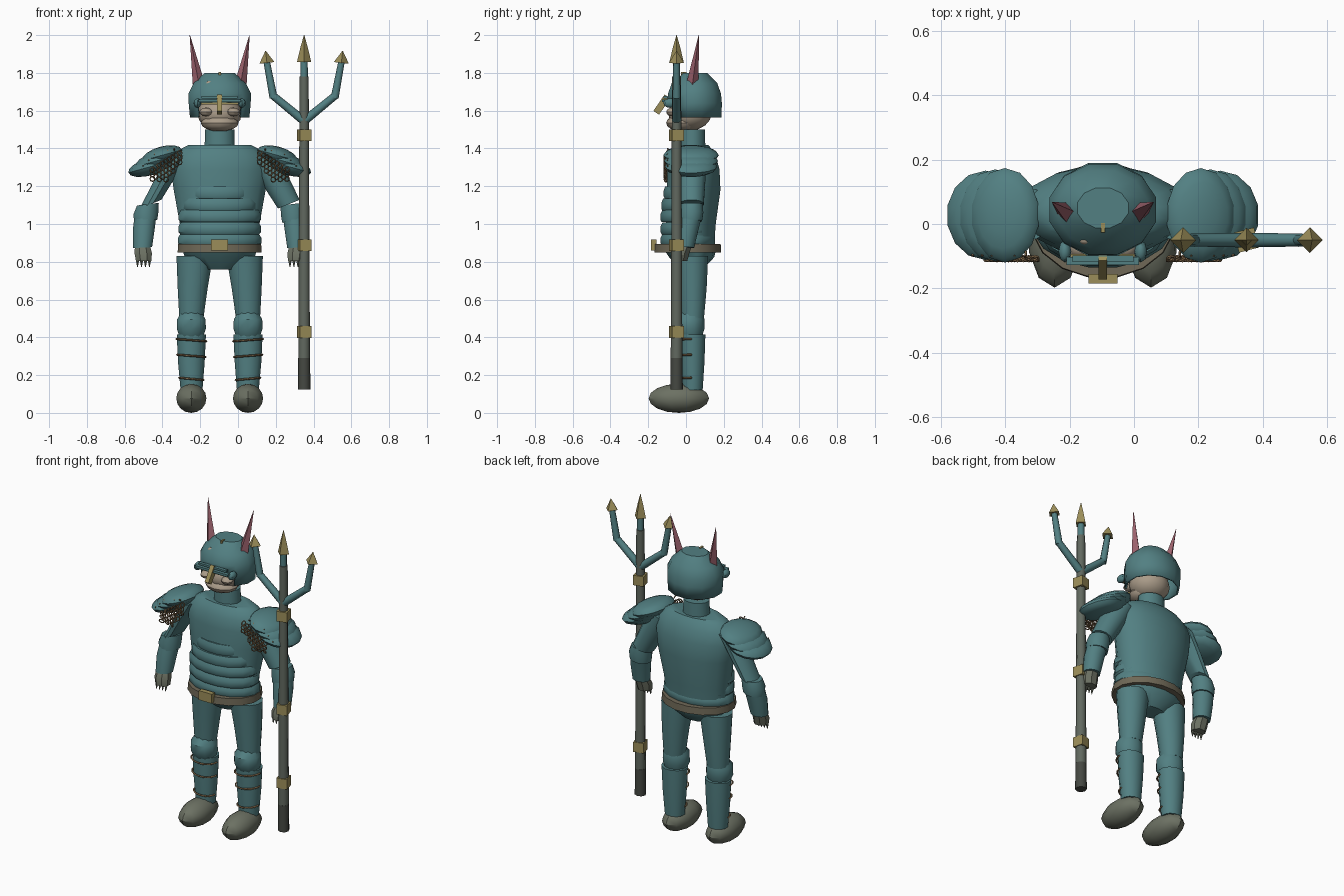
import bpy, bmesh, math
from mathutils import Vector, Matrix

if "Cube" in bpy.data.objects:
    bpy.data.objects.remove(bpy.data.objects["Cube"])

CX = -0.097  # centre line of the figure


def material(name, rgb):
    m = bpy.data.materials.new(name)
    m.diffuse_color = (*rgb, 1)
    m.use_nodes = True
    m.node_tree.nodes["Principled BSDF"].inputs["Base Color"].default_value = m.diffuse_color
    return m


TEAL = material("teal armour", (0.085, 0.215, 0.225))
GREY = material("grey leather", (0.15, 0.165, 0.125))
WOOD = material("grey shaft", (0.12, 0.14, 0.115))
DARK = material("dark shaft", (0.06, 0.065, 0.055))
BELT = material("brown belt", (0.16, 0.14, 0.095))
GOLD = material("dull gold", (0.33, 0.27, 0.10))
SKIN = material("skin", (0.40, 0.33, 0.25))
HORN = material("pink horn", (0.33, 0.12, 0.15))
COPPER = material("copper mail", (0.22, 0.14, 0.07))


def finish(name, bm, mat, angle=38):
    bmesh.ops.recalc_face_normals(bm, faces=bm.faces)
    me = bpy.data.meshes.new(name)
    bm.to_mesh(me)
    bm.free()
    me.materials.append(mat)
    me.shade_smooth()
    me.set_sharp_from_angle(angle=math.radians(angle))
    ob = bpy.data.objects.new(name, me)
    bpy.context.collection.objects.link(ob)
    return ob


def loft(name, rings, mat, n=12, tilt=0, caps=True, keep=None):
    """Skin elliptical rings (x, y, z, rx, ry); keep() can drop faces."""
    bm = bmesh.new()
    loops = []
    for x, y, z, rx, ry in rings:
        loop = []
        for i in range(n):
            a = 2 * math.pi * (i + 0.5) / n
            dx = rx * math.cos(a)
            loop.append(bm.verts.new((x + dx * math.cos(tilt), y + ry * math.sin(a), z + dx * math.sin(tilt))))
        loops.append(loop)
    for a, b in zip(loops, loops[1:]):
        for i in range(n):
            j = (i + 1) % n
            bm.faces.new((a[i], a[j], b[j], b[i]))
    if caps:
        bm.faces.new(loops[0])
    bm.faces.new(loops[-1])
    if keep:
        drop = [f for f in bm.faces if not keep(f.calc_center_median())]
        bmesh.ops.delete(bm, geom=drop, context='FACES')
    return finish(name, bm, mat)


def ball(name, loc, size, mat, rot=0, axis='Y', u=12, v=8):
    bm = bmesh.new()
    bmesh.ops.create_uvsphere(bm, u_segments=u, v_segments=v, radius=1)
    m = Matrix.Translation(loc) @ Matrix.Rotation(rot, 4, axis) @ Matrix.Diagonal((*size, 1))
    bm.transform(m)
    return finish(name, bm, mat)


def box(name, loc, size, mat, rot=0, axis='X'):
    bm = bmesh.new()
    bmesh.ops.create_cube(bm, size=1)
    bm.transform(Matrix.Translation(loc) @ Matrix.Rotation(rot, 4, axis) @ Matrix.Diagonal((*size, 1)))
    return finish(name, bm, mat)


def tube(name, p0, p1, r0, r1, mat, n=8):
    p0, p1 = Vector(p0), Vector(p1)
    d = p1 - p0
    bm = bmesh.new()
    bmesh.ops.create_cone(bm, cap_ends=True, segments=n, radius1=r0, radius2=r1, depth=d.length)
    rot = Vector((0, 0, 1)).rotation_difference(d).to_matrix().to_4x4()
    bm.transform(Matrix.Translation((p0 + p1) / 2) @ rot)
    return finish(name, bm, mat, 50)


def wires(name, paths, depth, mat, cyclic=False):
    cu = bpy.data.curves.new(name, 'CURVE')
    cu.dimensions = '3D'
    cu.bevel_depth = depth
    cu.bevel_resolution = 0
    cu.use_fill_caps = True
    for pts in paths:
        sp = cu.splines.new('POLY')
        sp.points.add(len(pts) - 1)
        for p, co in zip(sp.points, pts):
            p.co = (*co, 1)
        sp.use_cyclic_u = cyclic
    cu.materials.append(mat)
    bpy.context.collection.objects.link(bpy.data.objects.new(name, cu))


# Head, face and helmet
ball("head", (CX, 0.02, 1.585), (0.118, 0.115, 0.09), SKIN)
ball("jaw", (CX, -0.02, 1.535), (0.10, 0.085, 0.045), SKIN)
loft("neck", [(CX, 0.035, 1.39, 0.083, 0.07), (CX, 0.035, 1.50, 0.08, 0.068)], TEAL)
helmet = loft("helmet", [(CX, 0.045, 1.565, 0.163, 0.148), (CX, 0.045, 1.64, 0.17, 0.15),
                         (CX, 0.045, 1.69, 0.172, 0.145), (CX, 0.045, 1.745, 0.143, 0.125),
                         (CX, 0.05, 1.80, 0.082, 0.065)], TEAL, n=12, caps=False,
              keep=lambda c: c.z > 1.64 or c.y > -0.02 or abs(c.x - CX) > 0.135)
helmet.modifiers.new("thickness", 'SOLIDIFY').thickness = 0.012
ball("helmet_patch", (CX - 0.052, -0.052, 1.735), (0.022, 0.014, 0.024), SKIN, -0.6)
box("helmet_crest_stud", (CX, -0.012, 1.795), (0.012, 0.03, 0.018), GOLD)
box("visor_bar", (CX, -0.115, 1.652), (0.225, 0.024, 0.014), TEAL)
box("visor_brow", (CX, -0.108, 1.671), (0.19, 0.02, 0.012), TEAL)
box("visor_trim", (CX, -0.10, 1.637), (0.20, 0.014, 0.01), GOLD)
box("nose_guard", (CX, -0.128, 1.632), (0.026, 0.036, 0.105), GOLD, -0.6)

# Torso, waist bands and belt
loft("torso", [(CX, 0.02, 0.87, 0.205, 0.13), (CX, 0.025, 1.0, 0.215, 0.135),
               (CX, 0.04, 1.18, 0.248, 0.145), (CX, 0.04, 1.29, 0.264, 0.14),
               (CX, 0.035, 1.36, 0.245, 0.125), (CX, 0.035, 1.40, 0.205, 0.10),
               (CX, 0.035, 1.418, 0.17, 0.085)], TEAL, n=16)
for k, (z, rx, cy, ry) in enumerate([(1.165, 0.17, -0.02, 0.10), (1.10, 0.20, -0.015, 0.118),
                                     (1.04, 0.222, 0.0, 0.138), (0.975, 0.223, 0.005, 0.143),
                                     (0.915, 0.225, 0.01, 0.147)]):
    loft(f"waist_band_{k + 1}", [(CX, cy, z - 0.03, rx * 0.95, ry * 0.95), (CX, cy, z - 0.018, rx, ry),
                                 (CX, cy, z + 0.012, rx, ry), (CX, cy, z + 0.034, rx * 0.94, ry * 0.92)],
         TEAL, n=16)
loft("belt", [(CX, 0.01, 0.85, 0.227, 0.18), (CX, 0.01, 0.893, 0.224, 0.177)], BELT, n=16)
loft("pelvis", [(CX, 0.03, 0.76, 0.09, 0.06), (CX, 0.03, 0.825, 0.19, 0.12),
                (CX, 0.02, 0.87, 0.205, 0.14)], TEAL, n=14)
box("belt_buckle", (CX, -0.17, 0.888), (0.09, 0.03, 0.058), GOLD)

# Mirrored parts
for s, side in ((-1, "left"), (1, "right")):
    def X(off):
        return CX + s * off

    # horns and cheeks
    tube(f"{side}_horn", (X(0.105), 0.03, 1.71), (X(0.158), 0.068, 2.0), 0.036, 0.001, HORN, 4)
    ball(f"{side}_cheek", (X(0.072), -0.07, 1.593), (0.036, 0.035, 0.023), SKIN, u=8, v=6)
    ball(f"{side}_visor_hinge", (X(0.118), -0.085, 1.64), (0.02, 0.035, 0.025), TEAL, u=8, v=6)

    # layered shoulder plates
    for k in range(3):
        ball(f"{side}_shoulder_plate_{k + 1}", (X(0.305 + 0.03 * k), 0.027, 1.364 - 0.03 * k),
             (0.112 + 0.007 * k, 0.147 - 0.004 * k, 0.046), TEAL, s * 0.27, u=14)
        wires(f"{side}_plate_studs_{k + 1}",
              [[(X(0.24 + 0.03 * k + 0.035 * i), -0.10, 1.40 - 0.03 * k - 0.01 * i),
                (X(0.24 + 0.03 * k + 0.035 * i), -0.085, 1.39 - 0.03 * k - 0.01 * i)] for i in range(4)],
              0.004, COPPER)

    # arms and hands
    loft(f"{side}_upper_arm", [(X(0.225), 0.03, 1.35, 0.075, 0.08), (X(0.29), 0.03, 1.24, 0.074, 0.076),
                               (X(0.366), 0.03, 1.105, 0.064, 0.066)], TEAL, tilt=math.radians(22))
    loft(f"{side}_forearm", [(X(0.408), -0.005, 0.875, 0.052, 0.05), (X(0.402), 0.01, 0.97, 0.06, 0.058),
                             (X(0.392), 0.028, 1.05, 0.06, 0.06)], TEAL, tilt=0.05)
    loft(f"{side}_elbow_cuff", [(X(0.392), 0.025, 1.015, 0.064, 0.062), (X(0.39), 0.028, 1.06, 0.069, 0.066),
                                (X(0.38), 0.03, 1.105, 0.06, 0.06)], TEAL, tilt=0.12)
    loft(f"{side}_hand", [(X(0.402), -0.03, 0.805, 0.044, 0.04), (X(0.405), -0.025, 0.845, 0.05, 0.046),
                          (X(0.408), -0.01, 0.88, 0.044, 0.042)], GREY, n=8)
    for i in range(4):
        x = X(0.372 + 0.021 * i)
        tube(f"{side}_finger_{i + 1}", (x, -0.04, 0.815), (x, -0.045, 0.772), 0.011, 0.002, GREY, 5)

    # chain mail hanging in front of the shoulder
    rings = []
    for i in range(9):
        for j in range(2 + min(i, 8 - i) // 2 + 1):
            cx, cz = 0.212 + 0.018 * i, 1.375 - 0.011 * i - 0.024 * j
            rings.append([(X(cx + 0.013 * math.cos(a)), -0.108 + 0.008 * math.sin(a + i + j),
                           cz + 0.013 * math.sin(a)) for a in [t * math.pi / 4 for t in range(8)]])
    wires(f"{side}_chain_mail", rings, 0.0035, COPPER, True)

    # legs
    loft(f"{side}_thigh", [(X(0.15), 0.035, 0.50, 0.066, 0.062), (X(0.143), 0.035, 0.66, 0.082, 0.077),
                           (X(0.132), 0.03, 0.83, 0.10, 0.09)], TEAL)
    loft(f"{side}_knee", [(X(0.15), 0.025, 0.405, 0.066, 0.06), (X(0.15), 0.02, 0.445, 0.081, 0.078),
                          (X(0.15), 0.02, 0.495, 0.079, 0.078), (X(0.15), 0.03, 0.535, 0.055, 0.055)], TEAL, n=10)
    loft(f"{side}_shin", [(X(0.149), 0.035, 0.12, 0.06, 0.055), (X(0.15), 0.035, 0.27, 0.073, 0.065),
                          (X(0.15), 0.035, 0.415, 0.08, 0.07)], TEAL)
    straps = []
    for z, r in ((0.385, 0.08), (0.302, 0.076), (0.18, 0.066)):
        straps.append([(X(0.15 + r * math.cos(a)), 0.03 - (r - 0.003) * math.sin(a), z + 0.006 * math.cos(a))
                       for a in [math.pi * (t / 8) for t in range(9)]])
    wires(f"{side}_shin_straps", straps, 0.0055, COPPER)
    ball(f"{side}_boot", (X(0.15), -0.038, 0.077), (0.084, 0.16, 0.077), GREY, u=10, v=8)

# Trident
PX, PY = 0.35, -0.05
tube("shaft_foot", (PX, PY, 0.125), (PX, PY, 0.29), 0.033, 0.032, DARK)
tube("shaft", (PX, PY, 0.29), (PX, PY, 1.78), 0.031, 0.024, WOOD)
tube("middle_prong", (PX, PY, 1.55), (PX, PY, 1.87), 0.021, 0.019, TEAL)
tube("middle_point", (PX, PY, 1.857), (PX, PY, 1.945), 0.038, 0.017, GOLD, 4)
tube("middle_tip", (PX, PY, 1.94), (PX, PY, 2.0), 0.018, 0.001, GOLD, 4)
for k, z in enumerate((0.428, 0.888, 1.47)):
    box(f"shaft_collar_{k + 1}", (PX, PY, z), (0.064, 0.064, 0.062), GOLD, 0.25, 'Z')
for s, side in ((-1, "left"), (1, "right")):
    elbow = (PX + s * 0.165, PY, 1.68)
    top = (PX + s * 0.198, PY, 1.86)
    tube(f"{side}_prong_lower", (PX, PY, 1.545), elbow, 0.023, 0.02, TEAL)
    tube(f"{side}_prong_upper", (PX + s * 0.162, PY, 1.668), top, 0.021, 0.017, TEAL)
    tube(f"{side}_prong_point", (PX + s * 0.197, PY, 1.853), (PX + s * 0.204, PY, 1.917), 0.04, 0.001, GOLD, 4)
